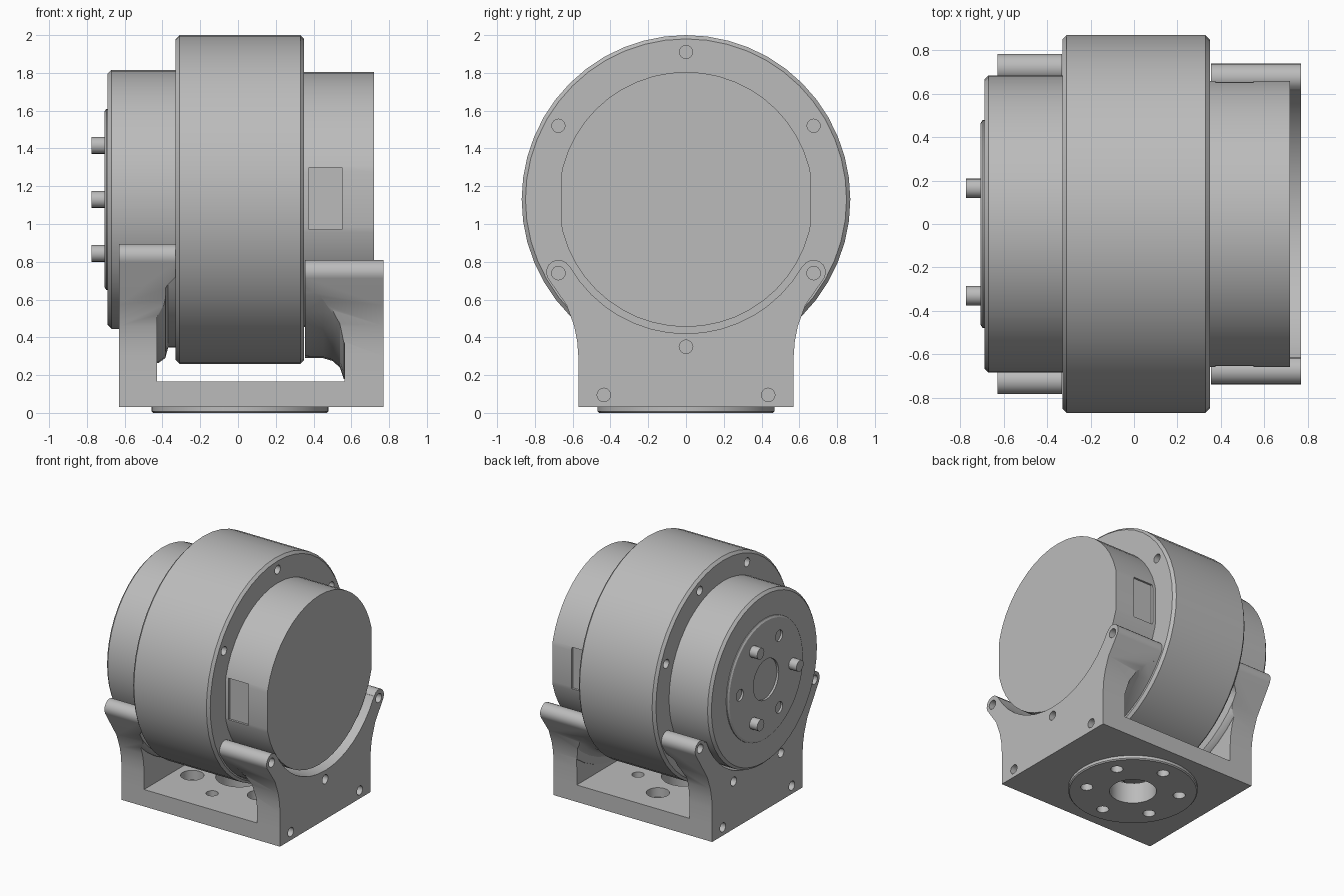
import bpy, bmesh
from math import sin, cos, pi, radians
from mathutils import Vector

cube = bpy.data.objects.get("Cube")
if cube:
    bpy.data.objects.remove(cube)

grey = bpy.data.materials.new("machined_grey")
grey.use_nodes = True
tone = (0.5, 0.5, 0.5, 1)
grey.diffuse_color = tone
grey.node_tree.nodes["Principled BSDF"].inputs["Base Color"].default_value = tone

AXIS = 1.13   # height of the motor axis


def finish(name, bm):
    bmesh.ops.recalc_face_normals(bm, faces=bm.faces)
    mesh = bpy.data.meshes.new(name)
    bm.to_mesh(mesh)
    bm.free()
    mesh.materials.append(grey)
    ob = bpy.data.objects.new(name, mesh)
    bpy.context.collection.objects.link(ob)
    return ob


def add_lathe(bm, profile, centre, axis, segs):
    """Closed solid turned from (position, radius) pairs along x or z."""
    rings = []
    for t, r in profile:
        ring = []
        for i in range(segs):
            a = 2 * pi * i / segs
            u, v = r * cos(a), r * sin(a)
            p = Vector((t, u, v)) if axis == "x" else Vector((u, v, t))
            ring.append(bm.verts.new(p + Vector(centre)))
        rings.append(ring)
    for a, b in zip(rings, rings[1:]):
        for i in range(segs):
            j = (i + 1) % segs
            bm.faces.new((a[i], a[j], b[j], b[i]))
    bm.faces.new(rings[0])
    bm.faces.new(rings[-1])


def lathe(name, profile, centre=(0, 0, AXIS), axis="x", segs=48):
    bm = bmesh.new()
    add_lathe(bm, profile, centre, axis, segs)
    return finish(name, bm)


def rods(name, centres, r, lo, hi, axis="x", segs=16):
    """Several equal cylinders in one object."""
    bm = bmesh.new()
    for c in centres:
        add_lathe(bm, [(lo, r), (hi, r)], c, axis, segs)
    return finish(name, bm)


def prism(name, outline, lo, hi, axis):
    """Outline in (y, z) pushed along x, or in (x, z) pushed along y."""
    bm = bmesh.new()
    place = (lambda t, a, b: (t, a, b)) if axis == "x" else (lambda t, a, b: (a, t, b))
    ends = [[bm.verts.new(place(t, a, b)) for a, b in outline] for t in (lo, hi)]
    n = len(outline)
    for i in range(n):
        j = (i + 1) % n
        bm.faces.new((ends[0][i], ends[0][j], ends[1][j], ends[1][i]))
    bm.faces.new(ends[0])
    bm.faces.new(ends[1])
    return finish(name, bm)


def combine(target, other, mode="DIFFERENCE"):
    mod = target.modifiers.new("combine", "BOOLEAN")
    mod.operation, mod.object, mod.solver = mode, other, "EXACT"
    bpy.context.view_layer.objects.active = target
    bpy.ops.object.modifier_apply(modifier=mod.name)
    bpy.data.objects.remove(other)


def circle(count, radius, start):
    """Bolt circle around the motor axis."""
    angles = [radians(start + 360 * k / count) for k in range(count)]
    return [(0, radius * cos(a), AXIS + radius * sin(a)) for a in angles]


# Large centre ring with bolt holes on both faces
ring = lathe("main_ring", [(-.33, .85), (-.31, .87), (.33, .87), (.35, .85)])
combine(ring, rods("holes", circle(6, .78, 30), .035, .27, .4))
combine(ring, rods("holes", circle(8, .78, 22.5), .035, -.4, -.25))

# Output drum and its flange
lathe("output_drum", [(-.32, .685), (-.67, .685), (-.69, .665)])
flange = lathe("output_flange", [(-.65, .48), (-.697, .48), (-.707, .465)])
combine(flange, rods("bore", [(0, 0, AXIS)], .16, -.8, -.665, segs=32))
combine(flange, rods("holes", circle(3, .33, 0), .045, -.8, -.665))
rods("drive_pins", circle(3, .33, 60), .045, -.775, -.68)

# Rear drum with flat flanks and a shallow pocket in each
drum = lathe("rear_drum", [(.34, .675), (.72, .675)])
for s in (-1, 1):
    flank = [(s * .658, .7), (s * .8, .7), (s * .8, 1.6), (s * .658, 1.6)]
    combine(drum, prism("flank", flank, .2, .9, "x"))
    pocket = [(.375, .97), (.55, .97), (.55, 1.3), (.375, 1.3)]
    combine(drum, prism("pocket", pocket, s * .638, s * .8, "y"))


def leg_outline(by, bz, first, last):
    """Flared side of a bracket leg ending in a round boss."""
    half = [(.57, .03), (.57, .3), (.576, .38), (.592, .46), (.632, .57)]
    for k in range(9):
        a = radians(first + (last - first) * k / 8)
        half.append((by + .065 * cos(a), bz + .065 * sin(a)))
    return half + [(-y, z) for y, z in reversed(half)]


# Cradle bracket: two legs joined by a floor
bracket = prism("cradle_bracket", leg_outline(.675, .745, -30, 150), .355, .77, "x")
combine(bracket, prism("left_leg", leg_outline(.72, .83, -30, 157), -.63, -.332, "x"), "UNION")

# Space between the legs, leaving curved ribs below the drums
opening = prism("opening", [(-.43, .165), (.565, .165), (.565, .36), (.555, .43), (.53, .5),
                            (.49, .56), (.43, .62), (.34, .67), (.2, 1), (-.2, 1),
                            (-.33, .72), (-.37, .68), (-.41, .62), (-.43, .54)], -1, 1, "y")
combine(opening, lathe("rib", [(.3, .84), (.45, .84), (.5, .855), (.54, .89), (.56, .95), (.6, .96)]))
combine(opening, lathe("rib", [(-.3, .785), (-.37, .785), (-.385, .84), (-.42, .865), (-.46, .87)]))
combine(bracket, opening)
combine(bracket, lathe("saddle", [(.1, .71), (.9, .71)]))
combine(bracket, lathe("saddle", [(-.1, .7), (-.9, .7)]))
floor = [(-.57, .03), (.57, .03), (.57, .165), (-.57, .165)]
combine(bracket, prism("floor", floor, -.63, .77, "x"), "UNION")

# Bracket bolt holes
corners = [(0, -.435, .095), (0, .435, .095)]
lower = [p for p in circle(6, .78, 30) if p[2] < 1]
combine(bracket, rods("holes", lower + corners, .036, .68, .9))
lower = [p for p in circle(8, .78, 22.5) if p[2] < 1]
combine(bracket, rods("holes", lower + corners, .036, -.8, -.55))

# Round foot, with mounting holes running up through the floor
foot = lathe("mounting_foot", [(0, .46), (.008, .468), (.03, .468)], (.01, 0, 0), "z")
spots = [(.01 + .34 * cos(radians(a)), .34 * sin(radians(a)), 0) for a in range(30, 390, 60)]
for part in (foot, bracket):
    combine(part, rods("bore", [(.01, 0, 0)], .17, -.1, .25, "z", 32))
    combine(part, rods("holes", spots, .045, -.1, .25, "z"))
combine(bracket, rods("counterbores", spots[1::2], .085, .09, .3, "z", 24))

# Smooth round surfaces, crisp edges
for ob in bpy.context.scene.objects:
    ob.select_set(ob.type == "MESH")
bpy.context.view_layer.objects.active = bracket
bpy.ops.object.shade_smooth_by_angle(angle=radians(30))
